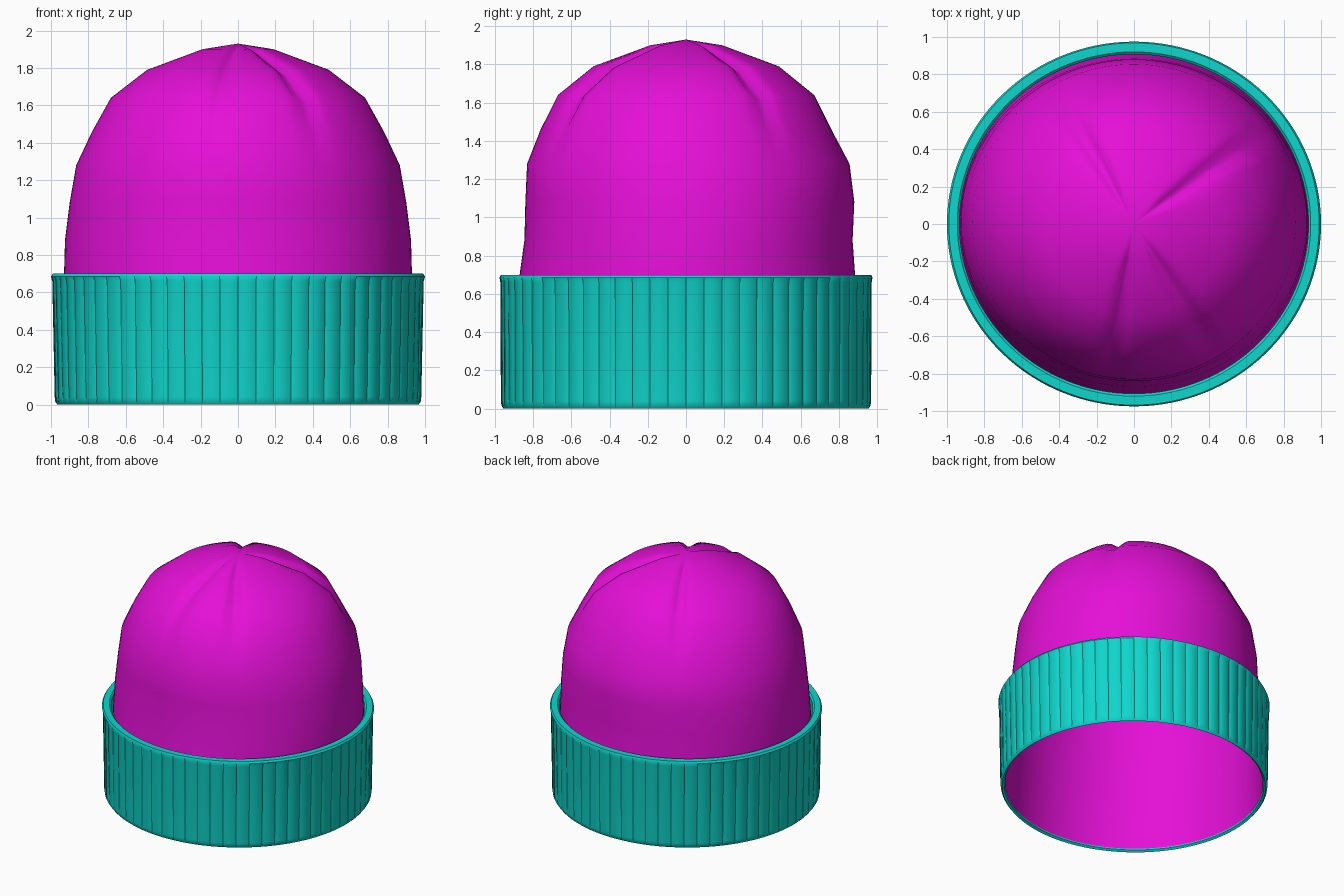
import bpy
import bmesh
from math import sin, cos, pi, radians, exp, atan2

cube = bpy.data.objects.get("Cube")
if cube:
    bpy.data.objects.remove(cube, do_unlink=True)


def make_material(name, rgb):
    mat = bpy.data.materials.new(name)
    mat.use_nodes = True
    color = (*rgb, 1)
    mat.diffuse_color = color
    bsdf = next(n for n in mat.node_tree.nodes if n.type == 'BSDF_PRINCIPLED')
    bsdf.inputs["Base Color"].default_value = color
    bsdf.inputs["Roughness"].default_value = 0.8
    return mat


def bridge(bm, lower, upper):
    n = len(lower)
    for i in range(n):
        j = (i + 1) % n
        bm.faces.new((lower[i], lower[j], upper[j], upper[i]))


def finish(bm, name, mat, angle):
    bmesh.ops.recalc_face_normals(bm, faces=bm.faces)
    mesh = bpy.data.meshes.new(name)
    bm.to_mesh(mesh)
    bm.free()
    mesh.materials.append(mat)
    obj = bpy.data.objects.new(name, mesh)
    bpy.context.collection.objects.link(obj)
    bpy.ops.object.select_all(action='DESELECT')
    obj.select_set(True)
    bpy.context.view_layer.objects.active = obj
    bpy.ops.object.shade_smooth_by_angle(angle=radians(angle))
    return obj


magenta = make_material("magenta knit", (0.78, 0.005, 0.68))
teal = make_material("teal knit", (0.005, 0.67, 0.60))

# Crown rings: height, half width, half depth, depth offset, crease depth
RINGS = [
    (0.02, 0.945, 0.935, 0, 0),
    (0.35, 0.935, 0.90, 0, 0),
    (0.70, 0.93, 0.877, 0.007, 0),
    (0.88, 0.925, 0.858, 0.013, 0),
    (1.08, 0.90, 0.86, 0.02, 0),
    (1.28, 0.865, 0.843, 0.012, 0),
    (1.46, 0.78, 0.76, 0, 0.012),
    (1.64, 0.68, 0.67, 0, 0.04),
    (1.79, 0.485, 0.485, 0, 0.05),
    (1.90, 0.19, 0.19, 0, 0.03),
]
CREASES = [radians(a) for a in (36, 120, -98, -58)]


def crease(angle, radius):
    """Sharp fold in the cloth, about equally wide at every height."""
    total = 0
    for c in CREASES:
        d = atan2(sin(angle - c), cos(angle - c)) * max(radius, 0.3)
        total += exp(-(d / 0.04) ** 2)
    return total


# Crown: open dome with gathered folds near the top
bm = bmesh.new()
SEGMENTS = 96
previous = None
for z, rx, ry, oy, depth in RINGS:
    ring = []
    for i in range(SEGMENTS):
        a = 2 * pi * i / SEGMENTS
        dent = depth * crease(a, rx)
        r = 1 - 0.6 * dent
        ring.append(bm.verts.new((rx * r * cos(a), ry * r * sin(a) + oy, z - 0.8 * dent)))
    if previous:
        bridge(bm, previous, ring)
    previous = ring
tip = bm.verts.new((0, 0, 1.93))
for i in range(SEGMENTS):
    bm.faces.new((previous[i], previous[(i + 1) % SEGMENTS], tip))
finish(bm, "crown", magenta, 60)

# Cuff: rolled band, profile of half width, half depth, height, groove share
CUFF = [
    (0.95, 0.94, 0.012, 0),
    (0.965, 0.955, 0.0, 0),
    (0.977, 0.965, 0.015, 0),
    (0.98, 0.968, 0.04, 1),
    (0.993, 0.971, 0.66, 1),
    (1.0, 0.975, 0.685, 0),
    (0.99, 0.968, 0.70, 0),
    (0.945, 0.92, 0.70, 0),
    (0.933, 0.907, 0.688, 0),
    (0.938, 0.91, 0.60, 0),
]
RIBS = 64
GROOVE = [(-0.04, 0), (0, 0.004), (0.04, 0), (0.5, 0)]
bm = bmesh.new()
rings = []
for rx, ry, z, share in CUFF:
    ring = []
    for k in range(RIBS):
        for shift, depth in GROOVE:
            a = 2 * pi * (k + shift) / RIBS
            r = 1 - depth * share
            ring.append(bm.verts.new((rx * r * cos(a), ry * r * sin(a), z)))
    rings.append(ring)
for lower, upper in zip(rings, rings[1:] + rings[:1]):
    bridge(bm, lower, upper)
finish(bm, "cuff", teal, 40)
